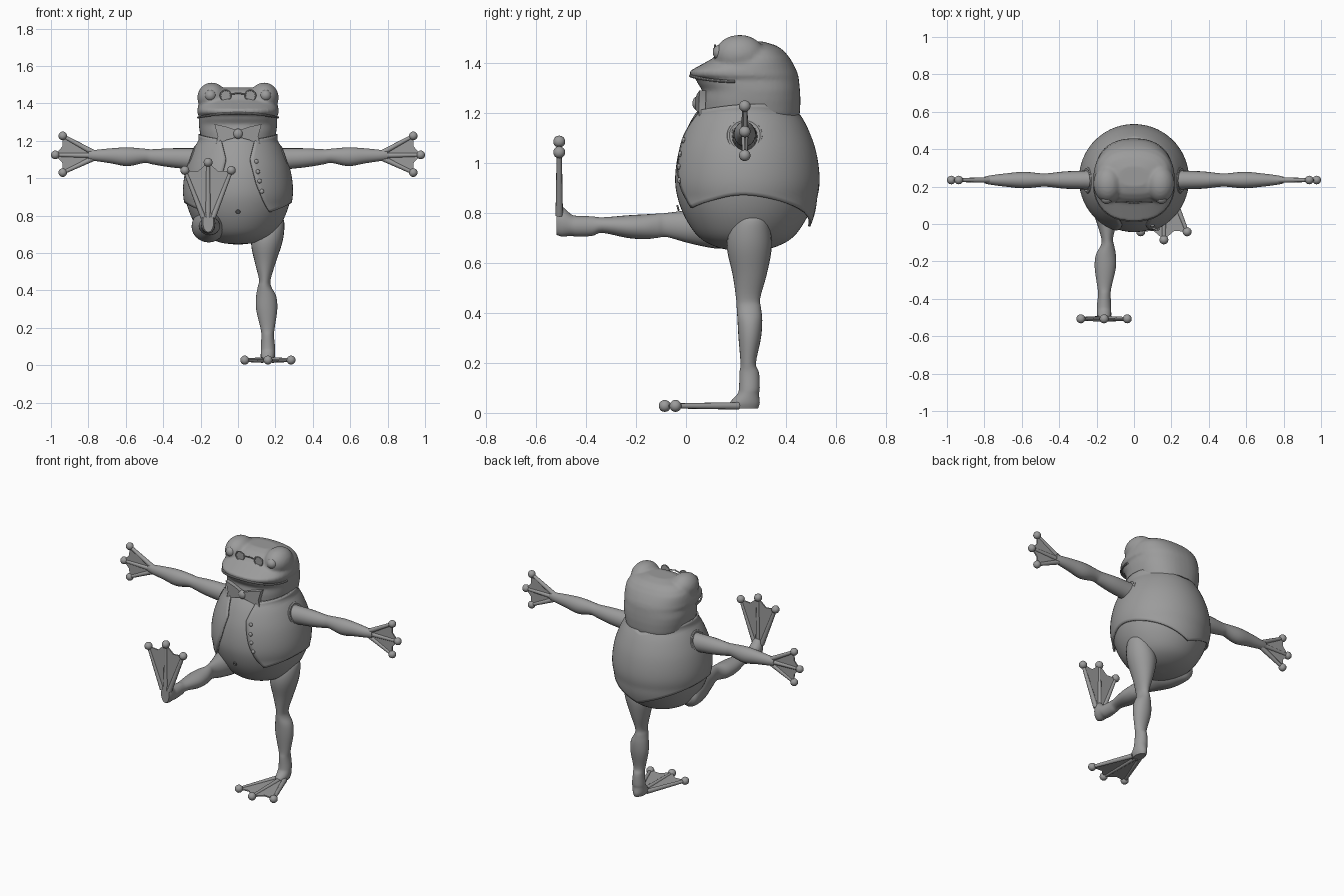
import bpy, bmesh, math
from mathutils import Vector

if "Cube" in bpy.data.objects:
    bpy.data.objects.remove(bpy.data.objects["Cube"])

CY = 0.24                       # y of the body axis
grey = bpy.data.materials.new("frog_grey")
grey.diffuse_color = (0.33, 0.33, 0.33, 1)
grey.use_nodes = True
grey.node_tree.nodes["Principled BSDF"].inputs["Base Color"].default_value = grey.diffuse_color


def catmull(pts, n=5):
    """Smooth resampling of a list of tuples."""
    out = []
    for i in range(len(pts) - 1):
        p0, p1 = pts[max(i - 1, 0)], pts[i]
        p2, p3 = pts[i + 1], pts[min(i + 2, len(pts) - 1)]
        for k in range(n):
            t = k / n
            out.append(tuple(0.5 * (2 * b + (c - a) * t + (2 * a - 5 * b + 4 * c - d) * t * t
                       + (3 * b - a - 3 * c + d) * t ** 3) for a, b, c, d in zip(p0, p1, p2, p3)))
    return out + [tuple(pts[-1])]


def lerp_table(table, x):
    """Linear lookup in a table of (key, value) sorted by key."""
    if x <= table[0][0]:
        return table[0][1]
    for (a, u), (b, v) in zip(table, table[1:]):
        if x <= b:
            return u + (v - u) * (x - a) / (b - a)
    return table[-1][1]


def finish(name, bm, angle=40):
    bmesh.ops.recalc_face_normals(bm, faces=bm.faces)
    me = bpy.data.meshes.new(name)
    bm.to_mesh(me)
    bm.free()
    me.materials.append(grey)
    ob = bpy.data.objects.new(name, me)
    bpy.context.collection.objects.link(ob)
    bpy.ops.object.select_all(action='DESELECT')
    ob.select_set(True)
    bpy.context.view_layer.objects.active = ob
    bpy.ops.object.shade_smooth_by_angle(angle=math.radians(angle))
    return ob


def skin(bm, rings, closed=True, caps=True):
    """Bridge rows of points with quads."""
    rows = [[bm.verts.new(p) for p in r] for r in rings]
    n = len(rows[0])
    for a, b in zip(rows, rows[1:]):
        for i in range(n if closed else n - 1):
            j = (i + 1) % n
            bm.faces.new((a[i], a[j], b[j], b[i]))
    if caps:
        bm.faces.new(rows[0])
        bm.faces.new(rows[-1])


def ball(bm, c, r, scale=(1, 1, 1), seg=16):
    vs = bmesh.ops.create_uvsphere(bm, u_segments=seg, v_segments=seg // 2 + 2, radius=r)['verts']
    for v in vs:
        v.co = Vector(c) + Vector([v.co[i] * scale[i] for i in range(3)])


def rod(bm, a, b, ra, rb, seg=10):
    a, b = Vector(a), Vector(b)
    d = (b - a).normalized()
    u = d.orthogonal().normalized()
    w = d.cross(u)
    skin(bm, [[p + r * (math.cos(t) * u + math.sin(t) * w)
               for t in [2 * math.pi * i / seg for i in range(seg)]] for p, r in ((a, ra), (b, rb))])


def torus(bm, c, normal, R, r, seg=28):
    n = Vector(normal).normalized()
    u = n.orthogonal().normalized()
    w = n.cross(u)
    rings = []
    for i in range(seg + 1):
        t = 2 * math.pi * i / seg
        d = math.cos(t) * u + math.sin(t) * w
        rings.append([Vector(c) + d * (R + r * math.cos(s)) + n * r * math.sin(s)
                      for s in [math.pi * k / 4 for k in range(8)]])
    skin(bm, rings, caps=False)
    bmesh.ops.remove_doubles(bm, verts=bm.verts, dist=1e-6)


def webbed(bm, base, tips, side, normal, width, ball_r):
    """Webbed fan: thin web, a rod along every digit, ball tips."""
    base, side, normal = Vector(base), Vector(side), Vector(normal)
    tips = [Vector(t) for t in tips]
    starts = [base + side * width * k for k in (-1, 0, 1)]
    edge = [tips[0], (tips[0] + tips[1]) / 2 * 0.9 + base * 0.1, tips[1],
            (tips[1] + tips[2]) / 2 * 0.9 + base * 0.1, tips[2]]
    outline = [starts[0]] + edge + [starts[2]]
    skin(bm, [[p + normal * h for p in outline] for h in (-0.004, 0.004)])
    for s, t in zip(starts, tips):
        rod(bm, s, t, 0.015, 0.01)
        ball(bm, t, ball_r)


# Round belly, turned around its axis
profile = catmull([(0.003, 0.645), (0.1, 0.658), (0.185, 0.70), (0.243, 0.78), (0.276, 0.87),
                   (0.283, 0.95), (0.268, 1.05), (0.235, 1.14), (0.2, 1.2), (0.17, 1.235)], 4)
bm = bmesh.new()
skin(bm, [[(r * math.sin(t), CY - r * math.cos(t), z)
           for t in [2 * math.pi * i / 56 for i in range(56)]] for r, z in profile])
torus(bm, (0, -0.032, 0.82), (0, 1, 0.25), 0.009, 0.004, 12)
finish("belly", bm)

# Waistcoat, an open shell around the belly
radius = [(z, r) for r, z in profile]
opening = [(0.75, 0.18), (0.82, 0.16), (0.87, 0.135), (0.97, 0.095), (1.1, 0.062), (1.21, 0.088)]
hem = catmull([(0.5, 0.805), (1.0, 0.845), (1.57, 0.872), (2.3, 0.83), (3.15, 0.745)], 6)
collar = catmull([(0.3, 1.205), (1.57, 1.235), (2.3, 1.225), (3.15, 1.185)], 6)
rings = []
for j in range(25):
    row = []
    for i in range(65):
        s = i / 32 - 1                              # -1 and 1 are the front edges
        t = 0.5 + (math.pi - 0.5) * (1 - abs(s))
        for _ in range(4):
            z0, z1 = lerp_table(hem, t), lerp_table(collar, t)
            z = z0 + (z1 - z0) * j / 24
            r = lerp_table(radius, z)
            t0 = math.asin(min(0.95, lerp_table(opening, z) / r))
            t = t0 + (math.pi - t0) * (1 - abs(s))
        r = max(r, 0.2) + 0.006 + 0.2 * max(0, 0.86 - z)
        a = t if s > 0 else -t
        row.append((r * math.sin(a), CY - r * math.cos(a), z))
    rings.append(row)
bm = bmesh.new()
skin(bm, rings, closed=False, caps=False)
vest = finish("waistcoat", bm)
mod = vest.modifiers.new("thickness", 'SOLIDIFY')
mod.thickness = 0.01
mod.offset = 0

# Buttons down one side of the waistcoat
bm = bmesh.new()
for x, z in ((0.098, 1.09), (0.106, 1.035), (0.115, 0.985), (0.127, 0.93)):
    r = lerp_table(radius, z) + 0.012
    ball(bm, (x, CY - math.sqrt(r * r - x * x), z), 0.012, (1, 0.7, 1), 12)
finish("buttons", bm)

# Head: stacked sections (z, front y, back y, half width) fused with two eye lobes
head = [(1.17, 0.07, 0.45, 0.185), (1.2, 0.06, 0.456, 0.195), (1.25, 0.06, 0.458, 0.205),
        (1.29, 0.066, 0.456, 0.21), (1.32, 0.045, 0.453, 0.21), (1.338, 0.04, 0.451, 0.208),
        (1.346, 0.016, 0.45, 0.218), (1.368, 0.016, 0.443, 0.217), (1.395, 0.065, 0.43, 0.212),
        (1.42, 0.11, 0.415, 0.205), (1.45, 0.135, 0.39, 0.185), (1.47, 0.16, 0.36, 0.155),
        (1.485, 0.2, 0.31, 0.08)]


def section(z, f, b, w, n=48, grow=0.0):
    out = []
    for i in range(n):
        t = 2 * math.pi * i / n
        s, c = math.sin(t), math.cos(t)
        k = 0.85                                   # slightly squared oval
        sx = math.copysign(abs(s) ** k, s)
        cx = math.copysign(abs(c) ** k, c)
        out.append(((w + grow) * sx, (f + b) / 2 - ((b - f) / 2 + grow) * cx, z))
    return out


bm = bmesh.new()
skin(bm, [section(*h) for h in head])
for sx in (-1, 1):
    ball(bm, (sx * 0.14, 0.215, 1.432), 0.08, (0.97, 1.25, 1), 24)
ob = finish("head", bm, 60)
mod = ob.modifiers.new("fuse", 'REMESH')
mod.mode = 'VOXEL'
mod.voxel_size = 0.009
mod.use_smooth_shade = True
mod = ob.modifiers.new("soften", 'SMOOTH')
mod.factor = 0.5
mod.iterations = 5

# Lips: a thin bead along the front half of the mouth
lip = section(1.348, 0.018, 0.45, 0.215)
lip = lip[-11:] + lip[:12]
bm = bmesh.new()
for a, b in zip(lip, lip[1:]):
    drop = [(p[0], p[1], p[2] - 0.5 * p[0] ** 2) for p in (a, b)]
    rod(bm, drop[0], drop[1], 0.006, 0.006, 8)
finish("lips", bm)

# Eyes
bm = bmesh.new()
for sx in (-1, 1):
    ball(bm, (sx * 0.147, 0.138, 1.442), 0.031, seg=20)
finish("eyes", bm)

# Spectacles: rims, lenses, bridge
bm = bmesh.new()
for sx in (-1, 1):
    torus(bm, (sx * 0.066, 0.116, 1.443), (0, 1, 0), 0.028, 0.004)
    rod(bm, (sx * 0.066, 0.115, 1.443), (sx * 0.066, 0.119, 1.443), 0.028, 0.028, 24)
rod(bm, (-0.038, 0.116, 1.45), (0, 0.112, 1.456), 0.004, 0.004, 8)
rod(bm, (0, 0.112, 1.456), (0.038, 0.116, 1.45), 0.004, 0.004, 8)
finish("spectacles", bm)

# Bow tie
bm = bmesh.new()
for sx in (-1, 1):
    wing = [(0.01, 1.218), (0.06, 1.205), (0.118, 1.18), (0.108, 1.225), (0.126, 1.29),
            (0.06, 1.275), (0.01, 1.258)]
    skin(bm, [[(sx * x, y + x * 0.15, z) for x, z in wing] for y in (0.035, 0.062)])
ball(bm, (0, 0.045, 1.238), 0.026, (1, 0.75, 1.05))
finish("bow_tie", bm)

# Arms, cuffs and webbed hands: sections (x, z, y radius, z radius)
arm = catmull([(0.2, 1.1, 0.055, 0.06), (0.27, 1.105, 0.05, 0.056), (0.37, 1.11, 0.046, 0.05),
               (0.46, 1.115, 0.036, 0.04), (0.5, 1.12, 0.036, 0.038), (0.59, 1.115, 0.044, 0.05),
               (0.68, 1.12, 0.036, 0.04), (0.76, 1.122, 0.026, 0.03), (0.8, 1.125, 0.018, 0.026)], 4)
for sx, side in ((-1, "right"), (1, "left")):
    bm = bmesh.new()
    skin(bm, [[(sx * x, 0.235 + ry * math.cos(t), z + rz * math.sin(t))
               for t in [2 * math.pi * i / 20 for i in range(20)]] for x, z, ry, rz in arm])
    finish(side + "_arm", bm)
    bm = bmesh.new()
    torus(bm, (sx * 0.245, 0.235, 1.107), (1, 0, sx * 0.35), 0.062, 0.011)
    finish(side + "_armhole", bm)
    bm = bmesh.new()
    webbed(bm, (sx * 0.775, 0.235, 1.122),
           [(sx * x, 0.235, z) for x, z in ((0.937, 1.03), (0.977, 1.125), (0.937, 1.227))],
           (0, 0, 1), (0, 1, 0), 0.016, 0.023)
    finish(side + "_hand", bm)

# Legs: sections (z, x min, x max, y min, y max); the second is the first swung up forwards
leg = catmull([(0.80, 0.16, 0.22, 0.23, 0.29), (0.775, 0.12, 0.245, 0.195, 0.325),
               (0.72, 0.085, 0.247, 0.17, 0.34), (0.65, 0.07, 0.235, 0.165, 0.342),
               (0.55, 0.09, 0.202, 0.187, 0.322), (0.46, 0.112, 0.175, 0.2, 0.297),
               (0.42, 0.106, 0.178, 0.203, 0.3), (0.37, 0.097, 0.204, 0.206, 0.305),
               (0.3, 0.097, 0.21, 0.21, 0.3), (0.2, 0.12, 0.196, 0.218, 0.28),
               (0.16, 0.125, 0.192, 0.214, 0.292), (0.1, 0.122, 0.198, 0.212, 0.295),
               (0.075, 0.122, 0.198, 0.205, 0.292), (0.04, 0.122, 0.196, 0.175, 0.295),
               (0.018, 0.13, 0.188, 0.18, 0.288)], 4)


def swing(bm):
    for v in bm.verts:
        x, y, z = v.co
        v.co = (-x, z - 0.535, 1.0 - y)


for side in ("standing", "raised"):
    bm = bmesh.new()
    skin(bm, [[((a + b) / 2 + (b - a) / 2 * math.cos(t), (c + d) / 2 + (d - c) / 2 * math.sin(t), z)
               for t in [2 * math.pi * i / 24 for i in range(24)]] for z, a, b, c, d in leg])
    foot = bmesh.new()
    webbed(foot, (0.16, 0.21, 0.028), [(0.036, -0.042, 0.028), (0.16, -0.085, 0.028), (0.284, -0.042, 0.028)],
           (1, 0, 0), (0, 0, 1), 0.026, 0.024)
    if side == "raised":
        swing(bm)
        swing(foot)
    finish(side + "_leg", bm)
    finish(side + "_foot", foot)
